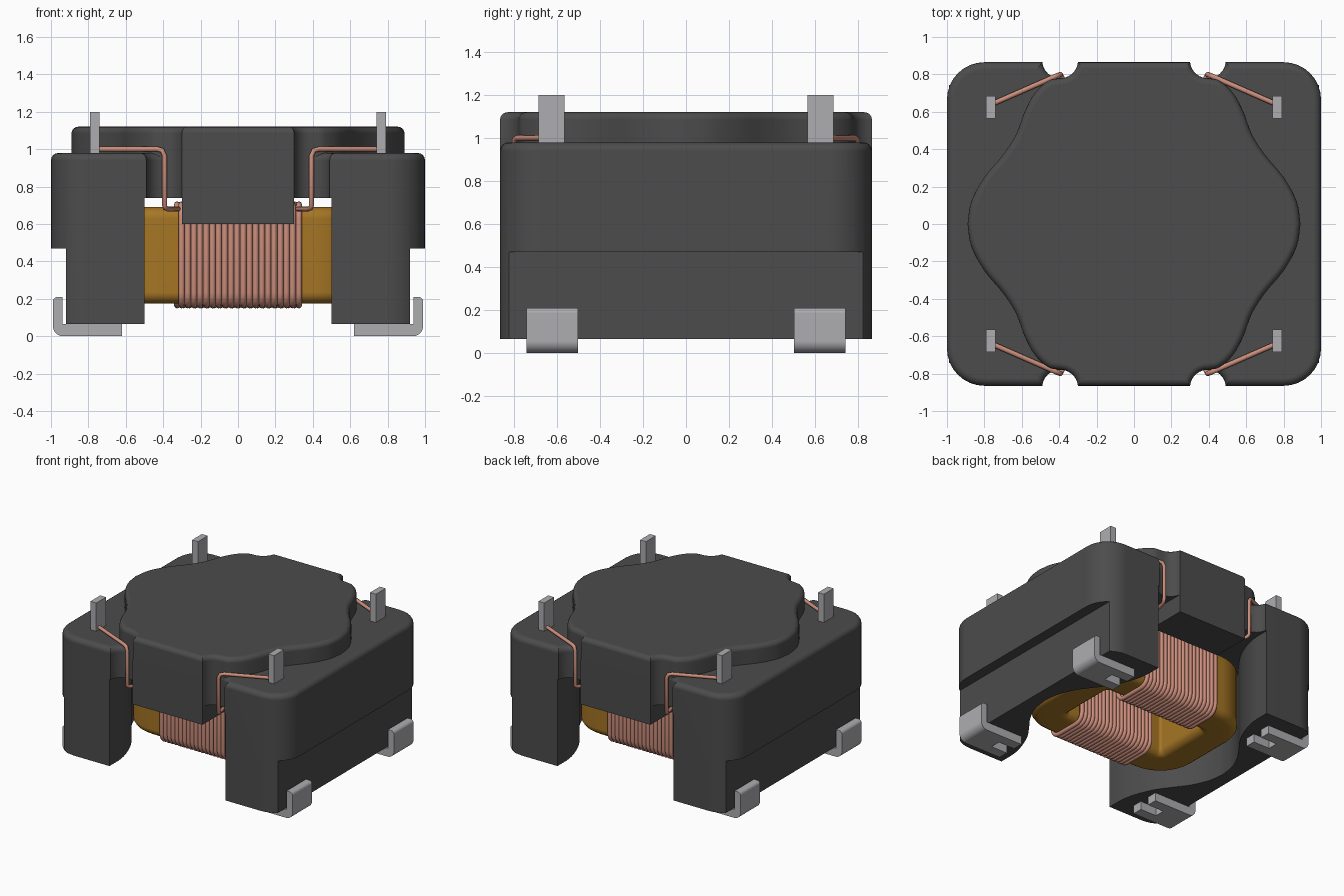
import bpy, bmesh, math
from mathutils import Vector

old = bpy.data.objects.get("Cube")
if old:
    bpy.data.objects.remove(old, do_unlink=True)


def material(name, rgb, metallic=0.0):
    m = bpy.data.materials.new(name)
    m.use_nodes = True
    m.diffuse_color = (*rgb, 1)
    m.node_tree.nodes["Principled BSDF"].inputs["Base Color"].default_value = (*rgb, 1)
    return m


PLASTIC = material("dark grey plastic", (0.072, 0.072, 0.072))
METAL = material("tinned metal", (0.42, 0.42, 0.44))
FERRITE = material("ochre core", (0.38, 0.18, 0.018))
COPPER = material("copper wire", (0.6, 0.27, 0.2))


def arc(cx, cy, r, a0, a1, n=8):
    angles = [math.radians(a0 + (a1 - a0) * i / n) for i in range(n + 1)]
    return [(cx + r * math.cos(a), cy + r * math.sin(a)) for a in angles]


def round_rect(hx, hy, r, cx=0, cy=0, n=8):
    pts = []
    for k, (sx, sy) in enumerate([(1, 1), (-1, 1), (-1, -1), (1, -1)]):
        pts += arc(cx + sx * (hx - r), cy + sy * (hy - r), r, 90 * k, 90 * k + 90, n)
    return pts


def spline(pts, n=4):
    """Smooth curve through the points (Catmull-Rom)."""
    p = [Vector(q) for q in pts]
    p = [2 * p[0] - p[1]] + p + [2 * p[-1] - p[-2]]
    out = []
    for a, b, c, d in zip(p, p[1:], p[2:], p[3:]):
        for i in range(n):
            t = i / n
            out.append(tuple(0.5 * (2 * b + (c - a) * t + (2 * a - 5 * b + 4 * c - d) * t * t
                                    + (3 * b - a - 3 * c + d) * t ** 3)))
    return out + [tuple(pts[-1])]


def four_way(q):
    """Mirror a quarter outline into a full closed outline."""
    full = q + [(-x, y) for x, y in q[::-1]] + [(-x, -y) for x, y in q] + [(x, -y) for x, y in q[::-1]]
    out = []
    for p in full:
        if not out or (Vector(p) - Vector(out[-1])).length > 1e-4:
            out.append(p)
    if (Vector(out[0]) - Vector(out[-1])).length < 1e-4:
        out.pop()
    return out


def finish(bm, name, mat):
    bmesh.ops.recalc_face_normals(bm, faces=bm.faces)
    me = bpy.data.meshes.new(name)
    bm.to_mesh(me)
    bm.free()
    me.materials.append(mat)
    ob = bpy.data.objects.new(name, me)
    bpy.context.collection.objects.link(ob)
    return ob


def smooth(ob, angle=30):
    bpy.ops.object.select_all(action='DESELECT')
    ob.select_set(True)
    bpy.context.view_layer.objects.active = ob
    bpy.ops.object.shade_smooth_by_angle(angle=math.radians(angle))
    ob.modifiers.new("flat_caps", 'WEIGHTED_NORMAL').keep_sharp = True


def prism(name, pts, lo, hi, mat, bevel=0.0, plane="xy"):
    """Extrude an outline; optionally round its upper rim."""
    place = (lambda a, b, h: (a, b, h)) if plane == "xy" else (lambda a, b, h: (a, h, b))
    bm = bmesh.new()
    low = [bm.verts.new(place(*p, lo)) for p in pts]
    top = [bm.verts.new(place(*p, hi)) for p in pts]
    bm.faces.new(low)
    cap = bm.faces.new(top)
    for i in range(len(pts)):
        j = (i + 1) % len(pts)
        bm.faces.new([low[i], low[j], top[j], top[i]])
    bmesh.ops.recalc_face_normals(bm, faces=bm.faces)
    if bevel:
        bmesh.ops.bevel(bm, geom=list(cap.edges), offset=bevel, segments=4, profile=0.5, affect='EDGES')
    return finish(bm, name, mat)


def box(name, x0, x1, y0, y1, z0, z1, mat):
    return prism(name, [(x0, y0), (x1, y0), (x1, y1), (x0, y1)], z0, z1, mat)


def wire(name, paths, radius, cyclic):
    cu = bpy.data.curves.new(name, 'CURVE')
    cu.dimensions = '3D'
    cu.bevel_depth = radius
    cu.bevel_resolution = 2
    cu.use_fill_caps = True
    for path in paths:
        s = cu.splines.new('POLY')
        s.points.add(len(path) - 1)
        for point, co in zip(s.points, path):
            point.co = (*co, 1)
        s.use_cyclic_u = cyclic
    cu.materials.append(COPPER)
    ob = bpy.data.objects.new(name, cu)
    bpy.context.collection.objects.link(ob)
    bpy.ops.object.select_all(action='DESELECT')
    ob.select_set(True)
    bpy.context.view_layer.objects.active = ob
    bpy.ops.object.convert(target='MESH')


# Housing: notched rounded block, hollowed from below and stepped in at the sides
notch = arc(0.395, 0.875, 0.096, -6, -174, 12)
housing = prism("housing", four_way(arc(0.8, 0.665, 0.2, 0, 90) + notch), 0.065, 0.98, PLASTIC, 0.04)
cavity = spline([(0.82, 0), (0.8, 0.13), (0.74, 0.26), (0.66, 0.37), (0.59, 0.47),
                 (0.54, 0.58), (0.51, 0.68), (0.5, 0.76)]) + [(0.5, 1.0)]
cutters = [prism("cavity_cutter", four_way(cavity), -0.1, 0.74, PLASTIC),
           box("left_step_cutter", 0.92, 1.1, -1, 1, -0.1, 0.47, PLASTIC),
           box("right_step_cutter", -1.1, -0.92, -1, 1, -0.1, 0.47, PLASTIC)]
bpy.context.view_layer.objects.active = housing
for c in cutters:
    mod = housing.modifiers.new("cut", 'BOOLEAN')
    mod.operation = 'DIFFERENCE'
    mod.solver = 'EXACT'
    mod.object = c
    bpy.ops.object.modifier_apply(modifier=mod.name)
    bpy.data.objects.remove(c, do_unlink=True)
smooth(housing)

# Raised lid following the ring inside
lid_edge = spline([(0.89, 0), (0.87, 0.12), (0.8, 0.25), (0.7, 0.37), (0.63, 0.48),
                   (0.585, 0.6), (0.53, 0.7), (0.46, 0.765), (0.4, 0.779)])
lid = prism("lid", four_way(lid_edge + notch[7:]), 0.9, 1.12, PLASTIC, 0.035)
smooth(lid)

# Core: a rounded section swept around a rounded rectangle
section = round_rect(0.135, 0.2575, 0.06, 0.135, 0.4325, 4)
bm = bmesh.new()
rings = [[bm.verts.new((x, y, z)) for x, y in round_rect(0.7 - d, 0.49 - d, 0.29 - d)] for d, z in section]
for a, b in zip(rings, rings[1:] + rings[:1]):
    for i in range(len(a)):
        j = (i + 1) % len(a)
        bm.faces.new([a[i], a[j], b[j], b[i]])
smooth(finish(bm, "core", FERRITE), 40)

for sy, side in ((-1, "front"), (1, "back")):
    # Tab hanging over the winding
    y0, y1 = sorted((sy * 0.56, sy * 0.865))
    box(side + "_tab", -0.3, 0.3, y0, y1, 0.6, 0.95, PLASTIC)
    # Winding of parallel turns
    turn = round_rect(0.16, 0.27, 0.07, sy * 0.345, 0.435, 5)
    xs = [-sy * 0.012 + 0.033 * (i - 9.5) for i in range(20)]
    wire(side + "_winding", [[(x, y, z) for y, z in turn] for x in xs], 0.0165, True)

    for sx, hand in ((1, "left"), (-1, "right")):
        label = side + "_" + hand
        # Lead from the pin, down the notch and into the winding
        lead = [(0.75, 0.645, 1.0), (0.43, 0.785, 1.0), (0.405, 0.796, 0.993), (0.393, 0.8, 0.965),
                (0.393, 0.8, 0.7), (0.388, 0.79, 0.685), (0.375, 0.76, 0.68), (0.32, 0.5, 0.68)]
        wire(label + "_lead", [[(sx * x, sy * y, z) for x, y, z in lead]], 0.0135, False)
        # Upright pin
        xa, xb = sorted((sx * 0.74, sx * 0.79))
        ya, yb = sorted((sy * 0.565, sy * 0.685))
        box(label + "_pin", xa, xb, ya, yb, 0.9, 1.2, METAL)
        # Bent terminal with a forked foot
        bend = [(0.76, 0)] + arc(0.935, 0.055, 0.055, -90, 0) + arc(0.965, 0.185, 0.025, 0, 90, 4) \
            + [(0.937, 0.21), (0.937, 0.065), (0.76, 0.065)]
        ya, yb = sorted((sy * 0.503, sy * 0.743))
        smooth(prism(label + "_terminal", [(sx * x, z) for x, z in bend], ya, yb, METAL, plane="xz"))
        xa, xb = sorted((sx * 0.62, sx * 0.76))
        for k, (p, q) in enumerate(((ya, ya + 0.08), (yb - 0.08, yb))):
            box(f"{label}_terminal_prong_{k + 1}", xa, xb, p, q, 0, 0.065, METAL)
